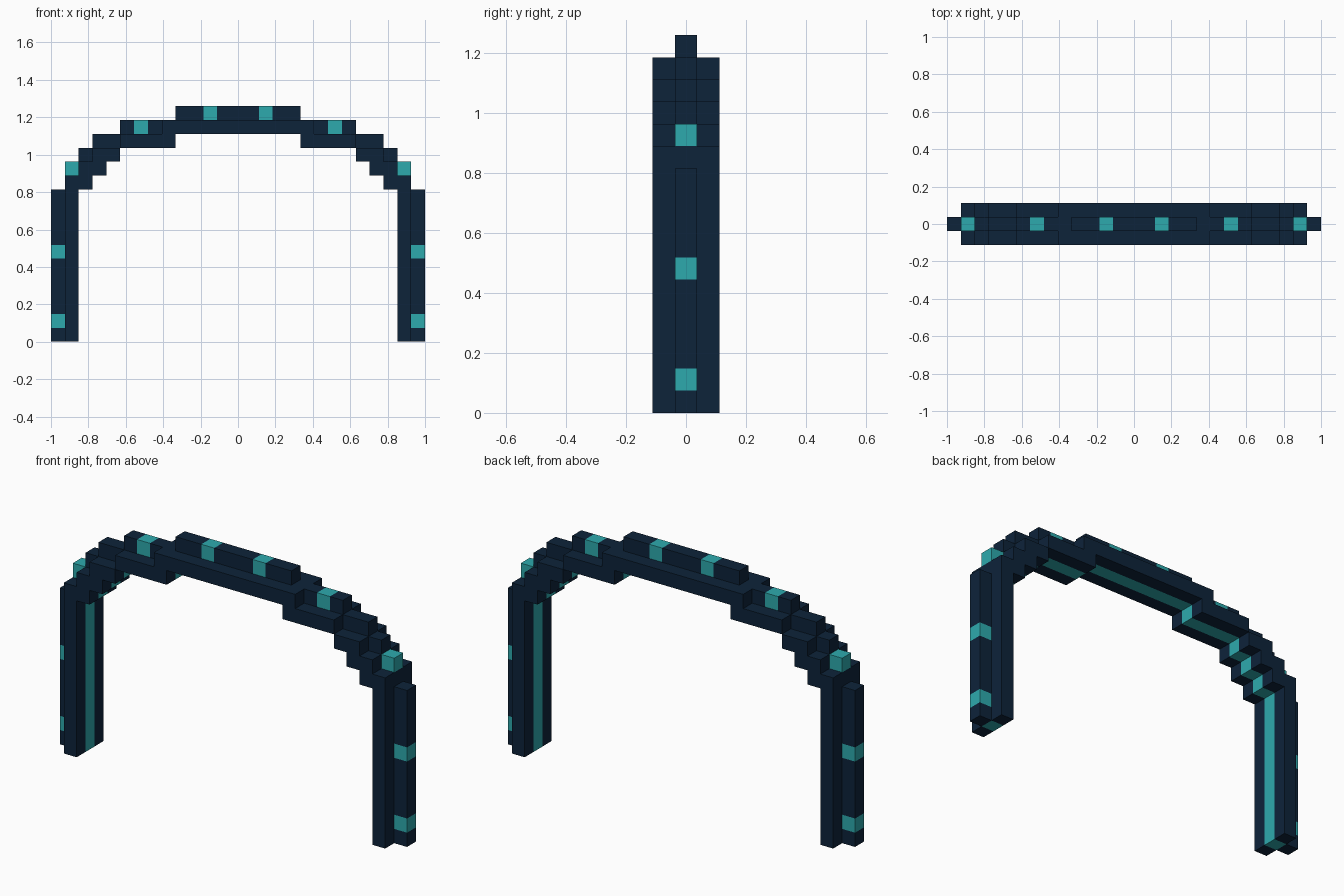
import bpy, bmesh, math

if "Cube" in bpy.data.objects:
    bpy.data.objects.remove(bpy.data.objects["Cube"])

U = 2 / 27          # one block; the arch is 27 blocks wide, 3 deep, 17 high


def material(name, rgb):
    m = bpy.data.materials.new(name)
    m.diffuse_color = (*rgb, 1)
    m.use_nodes = True
    m.node_tree.nodes["Principled BSDF"].inputs["Base Color"].default_value = m.diffuse_color
    return m


navy = material("dark navy", (0.004, 0.0168, 0.042))
teal = material("teal glow", (0.027, 0.402, 0.423))

blocks = {}         # (column, depth, row) -> part name


def run(part, c0, c1, r0, r1, depths=(0,)):
    """Fill a rectangle of blocks and its mirror image across x = 0."""
    for c in range(c0, c1 + 1):
        for r in range(r0, r1 + 1):
            for d in depths:
                blocks[c - 13, d, r] = part
                blocks[13 - c, d, r] = part


# Three-deep frame: leg, stepped shoulder, top beam
for c0, c1, r0, r1 in [(1, 1, 0, 11), (2, 2, 11, 12), (3, 3, 12, 13),
                       (4, 4, 13, 13), (5, 8, 14, 14), (8, 13, 15, 15)]:
    run("arch_frame", c0, c1, r0, r1, (-1, 0, 1))

# Glowing strip along the inside of the arch
for c0, c1, r0, r1 in [(1, 1, 0, 10), (2, 2, 11, 11), (3, 3, 12, 12),
                       (4, 4, 13, 13), (5, 8, 14, 14), (9, 13, 15, 15)]:
    run("inner_light_strip", c0, c1, r0, r1)

# Narrow rib along the outside
for c0, c1, r0, r1 in [(0, 0, 0, 10), (2, 2, 13, 13), (3, 4, 14, 14),
                       (5, 7, 15, 15), (9, 13, 16, 16)]:
    run("outer_rib", c0, c1, r0, r1)

# Square lamps set into the rib
for c, r in [(0, 1), (0, 6), (1, 12), (6, 15), (11, 16)]:
    run("rib_lamps", c, c, r, r)


def build(part, mat):
    """Make one object from the exposed block faces of a part."""
    bm = bmesh.new()
    for cell in [k for k, v in blocks.items() if v == part]:
        for axis in range(3):
            for side in (-1, 1):
                near = list(cell)
                near[axis] += side
                if tuple(near) in blocks:
                    continue
                a, b = (axis + 1) % 3, (axis + 2) % 3
                corners = []
                for s, t in [(-1, -1), (1, -1), (1, 1), (-1, 1)][::side]:
                    p = [cell[0], cell[1], cell[2] + 0.5]
                    p[axis] += side / 2
                    p[a] += s / 2
                    p[b] += t / 2
                    corners.append(bm.verts.new([v * U for v in p]))
                bm.faces.new(corners)
    bmesh.ops.remove_doubles(bm, verts=bm.verts, dist=0.001)
    bmesh.ops.dissolve_limit(bm, angle_limit=math.radians(1),
                             verts=bm.verts, edges=bm.edges)
    mesh = bpy.data.meshes.new(part)
    bm.to_mesh(mesh)
    bm.free()
    mesh.materials.append(mat)
    bpy.context.collection.objects.link(bpy.data.objects.new(part, mesh))


build("arch_frame", navy)
build("outer_rib", navy)
build("inner_light_strip", teal)
build("rib_lamps", teal)
